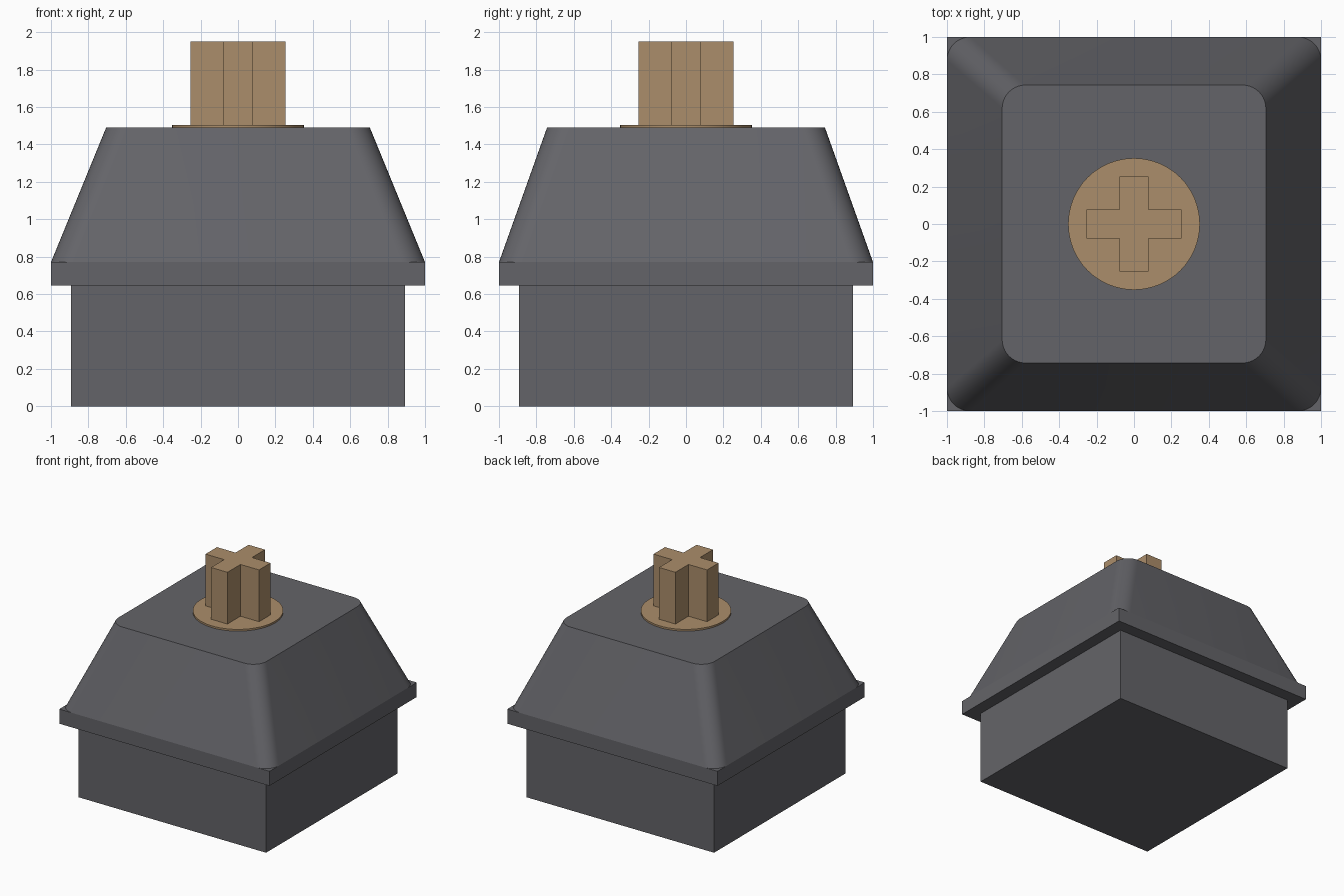
import bpy, bmesh, math

if "Cube" in bpy.data.objects:
    bpy.data.objects.remove(bpy.data.objects["Cube"])


def material(name, rgb):
    m = bpy.data.materials.new(name)
    m.diffuse_color = (*rgb, 1)
    m.use_nodes = True
    m.node_tree.nodes["Principled BSDF"].inputs["Base Color"].default_value = m.diffuse_color
    return m


grey = material("dark_grey", (0.127, 0.127, 0.14))
tan = material("tan", (0.41, 0.27, 0.145))


def rect(hx, hy, r=0.0, seg=10):
    """Counter-clockwise rectangle outline, optionally with round corners."""
    if r == 0:
        return [(hx, hy), (-hx, hy), (-hx, -hy), (hx, -hy)]
    pts = []
    for i, (sx, sy) in enumerate([(1, 1), (-1, 1), (-1, -1), (1, -1)]):
        for k in range(seg + 1):
            a = math.pi / 2 * (i + k / seg)
            pts.append((sx * (hx - r) + r * math.cos(a),
                        sy * (hy - r) + r * math.sin(a)))
    return pts


def loft(name, lower, z0, upper, z1, mat, smooth=False):
    """Closed solid between two outlines with equal point counts."""
    bm = bmesh.new()
    a = [bm.verts.new((x, y, z0)) for x, y in lower]
    b = [bm.verts.new((x, y, z1)) for x, y in upper]
    n = len(a)
    for i in range(n):
        j = (i + 1) % n
        bm.faces.new((a[i], a[j], b[j], b[i]))
    bm.faces.new(a[::-1])
    bm.faces.new(b)
    me = bpy.data.meshes.new(name)
    bm.to_mesh(me)
    bm.free()
    me.materials.append(mat)
    ob = bpy.data.objects.new(name, me)
    bpy.context.collection.objects.link(ob)
    if smooth:
        bpy.ops.object.select_all(action='DESELECT')
        ob.select_set(True)
        bpy.context.view_layer.objects.active = ob
        bpy.ops.object.shade_smooth_by_angle(angle=math.radians(30))
    return ob


# Lower housing and flange
base = rect(0.892, 0.892)
loft("lower_housing", base, 0, base, 0.645, grey)
rim = rect(1, 1)
loft("flange", rim, 0.645, rim, 0.77, grey)

# Tapered upper housing with rounded corners
loft("upper_housing", rect(1, 1, 0.125), 0.77,
     rect(0.705, 0.743, 0.125), 1.49, grey, smooth=True)

# Stem: thin collar disc and cross-shaped post
disc = [(0.352 * math.cos(math.tau * i / 64), 0.352 * math.sin(math.tau * i / 64))
        for i in range(64)]
loft("stem_collar", disc, 1.48, disc, 1.505, tan, smooth=True)

w, l = 0.078, 0.255
cross = []
for q in range(4):
    c, s = round(math.cos(q * math.pi / 2)), round(math.sin(q * math.pi / 2))
    cross += [(x * c - y * s, x * s + y * c) for x, y in [(l, -w), (l, w), (w, w)]]
loft("stem_cross", cross, 1.5, cross, 1.95, tan)
